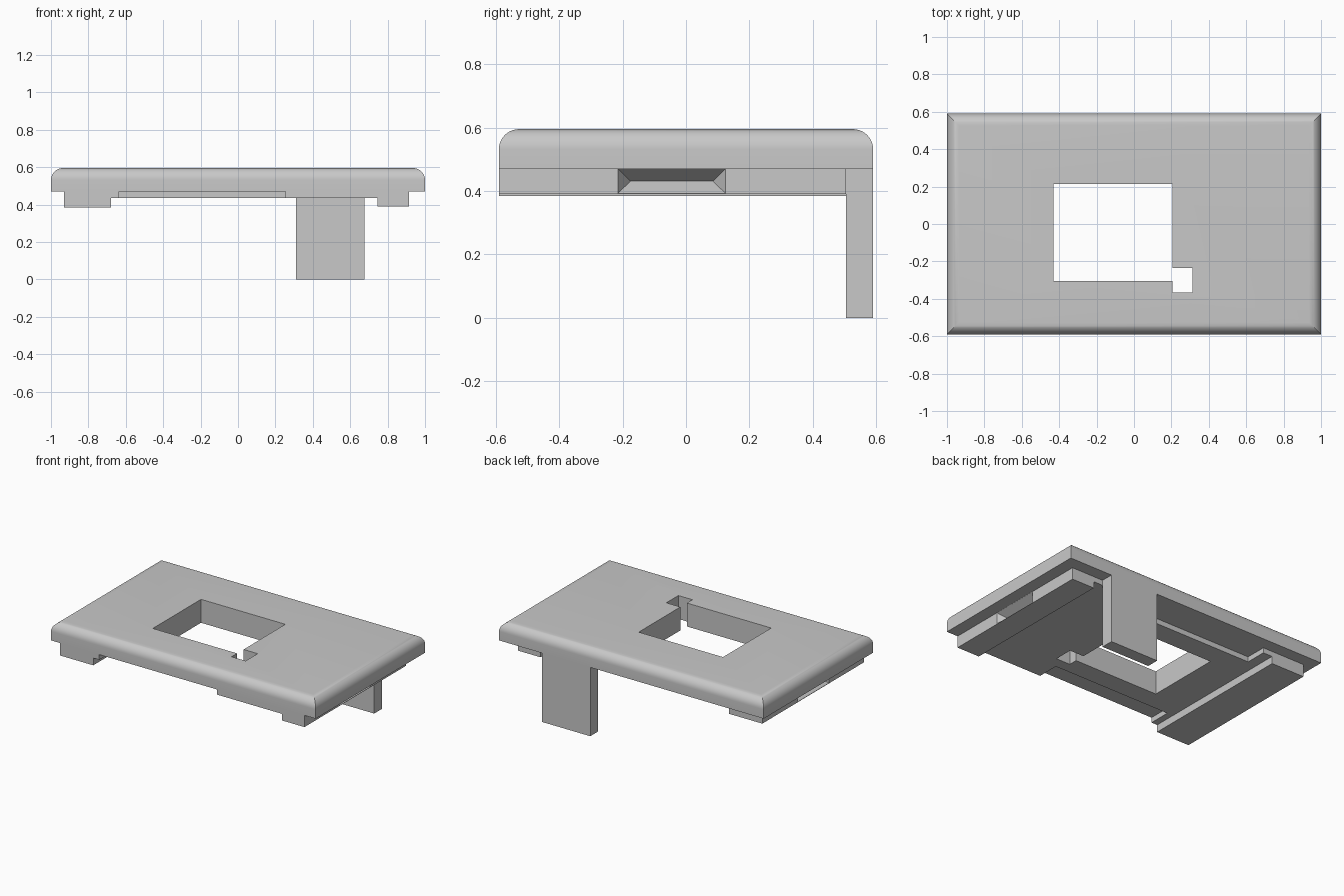
import bpy, bmesh, math

cube = bpy.data.objects.get("Cube")
if cube:
    bpy.data.objects.remove(cube, do_unlink=True)

grey = bpy.data.materials.new("light_grey")
grey.use_nodes = True
colour = (0.58, 0.58, 0.58, 1)
grey.diffuse_color = colour
grey.node_tree.nodes["Principled BSDF"].inputs["Base Color"].default_value = colour

FRONT, BACK, RIM = -0.59, 0.59, 0.505
UNDER = 0.47          # underside of the cover plate
SLAB = 0.435          # underside of the thin inner slab


def finish(bm, name):
    bmesh.ops.recalc_face_normals(bm, faces=bm.faces)
    mesh = bpy.data.meshes.new(name)
    bm.to_mesh(mesh)
    bm.free()
    mesh.materials.append(grey)
    obj = bpy.data.objects.new(name, mesh)
    bpy.context.collection.objects.link(obj)
    return obj


def prism(name, outline, z0, z1):
    bm = bmesh.new()
    face = bm.faces.new([bm.verts.new((x, y, z0)) for x, y in outline])
    top = bmesh.ops.extrude_face_region(bm, geom=[face])["geom"]
    verts = [v for v in top if isinstance(v, bmesh.types.BMVert)]
    bmesh.ops.translate(bm, verts=verts, vec=(0, 0, z1 - z0))
    return finish(bm, name)


def box(name, x0, x1, y0, y1, z0, z1):
    return prism(name, [(x0, y0), (x1, y0), (x1, y1), (x0, y1)], z0, z1)


def activate(obj):
    bpy.ops.object.select_all(action='DESELECT')
    obj.select_set(True)
    bpy.context.view_layer.objects.active = obj


def cut(obj, cutter):
    mod = obj.modifiers.new("cut", 'BOOLEAN')
    mod.operation = 'DIFFERENCE'
    mod.solver = 'EXACT'
    mod.object = cutter
    activate(obj)
    bpy.ops.object.modifier_apply(modifier=mod.name)


def pocket_cutter(x, side, z0):
    # wedge that narrows inward to a short horizontal ridge
    depth, slope = 0.06, 0.04
    mid, half = (z0 + UNDER) / 2, (UNDER - z0) / 2
    bm = bmesh.new()
    y0, y1, out = -0.215, 0.125, x + side * 0.001
    a, b, c, d = [bm.verts.new((out, y, z)) for y, z in
                  ((y0, mid - half), (y1, mid - half), (y1, mid + half), (y0, mid + half))]
    e, f = [bm.verts.new((x - side * depth, y, mid)) for y in (y0 + slope, y1 - slope)]
    for loop in ((a, b, c, d), (a, b, f, e), (d, c, f, e), (a, d, e), (b, c, f)):
        bm.faces.new(loop)
    return finish(bm, "pocket_cutter")


# Cover plate with rounded upper edges
plate = box("cover_plate", -1, 1, FRONT, BACK, UNDER, 0.595)
bm = bmesh.new()
bm.from_mesh(plate.data)
rim = [e for e in bm.edges if all(v.co.z > 0.55 for v in e.verts)]
bmesh.ops.bevel(bm, geom=rim, offset=0.064, segments=10, profile=0.5, affect='EDGES')
bm.to_mesh(plate.data)
bm.free()

# Thin slab under the plate, recessed at front and back
slab = prism("inner_slab", [
    (-0.68, FRONT), (-0.635, FRONT), (-0.635, -0.44), (0.255, -0.44),
    (0.255, FRONT), (0.745, FRONT), (0.745, RIM), (0.31, RIM),
    (0.31, 0.36), (-0.61, 0.36), (-0.61, RIM), (-0.68, RIM)], SLAB, UNDER)

# Window with a small side notch, cut through plate and slab
window = prism("window_cutter", [
    (-0.43, -0.305), (0.207, -0.305), (0.207, -0.365), (0.313, -0.365),
    (0.313, -0.235), (0.207, -0.235), (0.207, 0.215), (-0.43, 0.215)], 0.3, 0.7)
for part in (plate, slab):
    cut(part, window)
bpy.data.objects.remove(window, do_unlink=True)

# Side rails with a tapered finger pocket in each outer wall
for name, inner, outer, side, z0 in (("left_rail", 0.745, 0.915, 1, 0.39),
                                     ("right_rail", -0.68, -0.93, -1, 0.385)):
    rail = box(name, min(inner, outer), max(inner, outer), FRONT, RIM, z0, UNDER)
    cutter = pocket_cutter(outer, side, z0 + 0.002)
    cut(rail, cutter)
    bpy.data.objects.remove(cutter, do_unlink=True)

# Hanging tab at the back
box("back_tab", 0.31, 0.675, RIM, BACK, 0, UNDER)

activate(plate)
bpy.ops.object.shade_smooth_by_angle(angle=math.radians(30))
